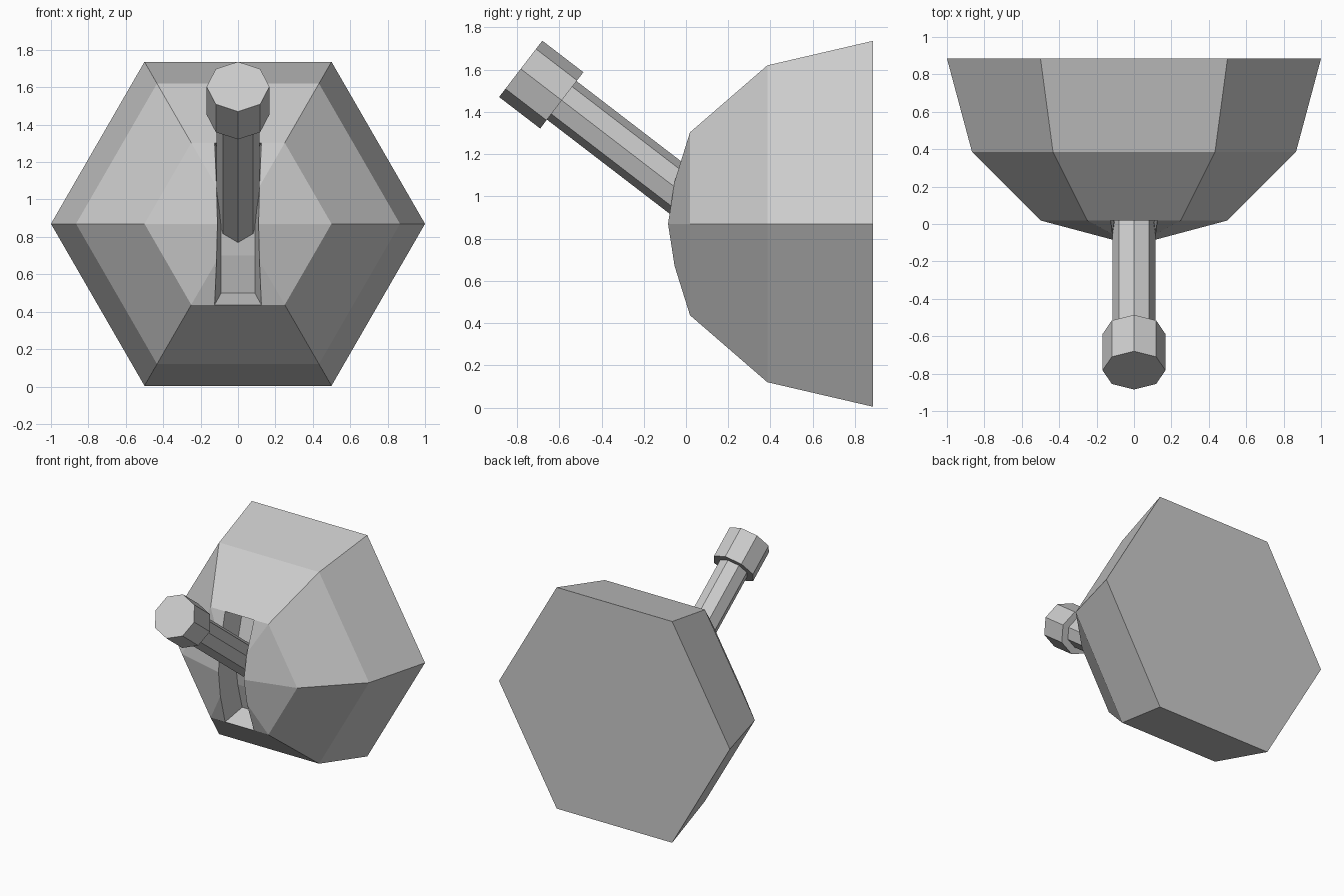
import bpy, bmesh
from math import radians, sin, cos
from mathutils import Matrix, Vector

if "Cube" in bpy.data.objects:
    bpy.data.objects.remove(bpy.data.objects["Cube"])

CZ = 0.87      # height of the dome's axis
BACK = 0.885   # y of the flat back


def add_object(name, bm):
    bmesh.ops.recalc_face_normals(bm, faces=bm.faces)
    mesh = bpy.data.meshes.new(name)
    bm.to_mesh(mesh)
    bm.free()
    obj = bpy.data.objects.new(name, mesh)
    bpy.context.collection.objects.link(obj)
    return obj


# Slotted hexagonal dome: one quarter, mirrored in x and z
bm = bmesh.new()
vert = lambda x, y, z: bm.verts.new((x, y, z))
rings = []
for lat in (0, 30, 60):
    r, y = cos(radians(lat)), BACK - sin(radians(lat))
    ring = [vert(r, y, 0), vert(r / 2, y, r * 0.866)]
    if lat == 60:
        ring.append(vert(0.125, y, r * 0.866))
    ring.append(vert(0, y, r * 0.866))
    rings.append(ring)
base, mid, top = rings
bm.faces.new([vert(0, BACK, 0)] + base)
for i in range(2):
    bm.faces.new((base[i], base[i + 1], mid[i + 1], mid[i]))
bm.faces.new((mid[0], mid[1], top[1], top[0]))
bm.faces.new((mid[1], mid[2], top[3], top[2], top[1]))

# Front cap around the slot, then the slot walls and curved floor
a, b = vert(0.11, -0.085, 0), vert(0.115, -0.054, 0.2)
bm.faces.new((top[0], top[1], b, a))
bm.faces.new((top[1], top[2], b))
rim = [a, b, top[2], top[3]]
section = [(0.10, 0), (0.125, 0.17), (0.18, 0.37)]
edge = [vert(0.09, y, z) for y, z in section]
centre = [vert(0, y, z) for y, z in section]
inner = edge + [centre[2]]
for i in range(3):
    bm.faces.new((rim[i], rim[i + 1], inner[i + 1], inner[i]))
for i in range(2):
    bm.faces.new((edge[i], edge[i + 1], centre[i + 1], centre[i]))
dome = add_object("dome_housing", bm)
dome.location.z = CZ
mirror = dome.modifiers.new("mirror", 'MIRROR')
mirror.use_axis = (True, False, True)
mirror.use_clip = True

# Tilted octagonal lever: shaft and end knob
tilt = Matrix.Rotation(radians(52.5), 4, 'X')
tip = Vector((0, -0.7825, 1.6035))


def lever_part(name, radius, start, end):
    bm = bmesh.new()
    bmesh.ops.create_cone(bm, cap_ends=True, segments=8, radius1=radius,
                          radius2=radius, depth=end - start)
    obj = add_object(name, bm)
    offset = Matrix.Translation((0, 0, -(start + end) / 2))
    obj.matrix_world = Matrix.Translation(tip) @ tilt @ offset


lever_part("lever_shaft", 0.115, 0.1, 1.24)
lever_part("lever_knob", 0.168, 0, 0.245)
